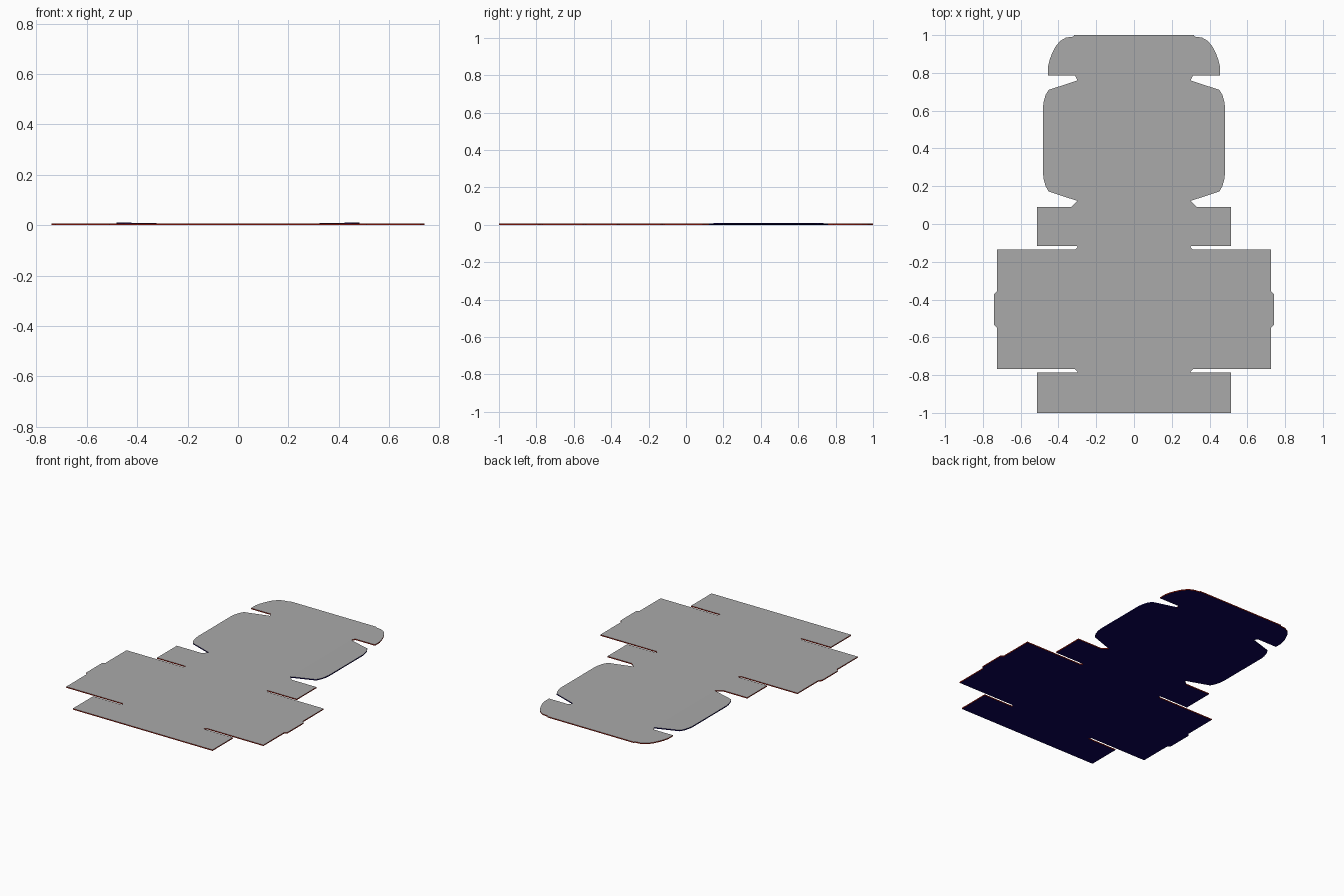
import bpy, bmesh

if "Cube" in bpy.data.objects:
    bpy.data.objects.remove(bpy.data.objects["Cube"])

T = 0.007       # board thickness
HINGE = 0.299   # x of the side flap creases


def material(name, colour):
    m = bpy.data.materials.new(name)
    m.diffuse_color = (*colour, 1)
    m.use_nodes = True
    m.node_tree.nodes["Principled BSDF"].inputs["Base Color"].default_value = m.diffuse_color
    return m


grey = material("plain_board", (0.4, 0.4, 0.4))
navy = material("printed_side", (0.004, 0.001, 0.1))
red = material("cut_edge", (0.45, 0.015, 0.005))


def board(name, outline, edge_slot, tilt=0.0):
    """Sheet of board: grey top, printed underside, coloured cut edges."""
    bm = bmesh.new()

    def ring(z):
        return [bm.verts.new((x, y, z + tilt * max(0, abs(x) - HINGE)))
                for x, y in outline]

    low, high = ring(0), ring(T)
    bm.faces.new(high).material_index = 0
    bm.faces.new(low[::-1]).material_index = 1
    n = len(outline)
    for i in range(n):
        j = (i + 1) % n
        f = bm.faces.new((low[i], low[j], high[j], high[i]))
        f.material_index = edge_slot
    bmesh.ops.recalc_face_normals(bm, faces=bm.faces[:])
    mesh = bpy.data.meshes.new(name)
    bm.to_mesh(mesh)
    bm.free()
    for m in (grey, navy, red):
        mesh.materials.append(m)
    ob = bpy.data.objects.new(name, mesh)
    bpy.context.collection.objects.link(ob)
    return ob


# Right half of the box blank, front edge to back edge
half = [
    # front panel with its end flaps
    (0.513, -1.0), (0.513, -0.786), (0.302, -0.786), (0.299, -0.781), (0.312, -0.768),
    # wide base panel with locking tab
    (0.724, -0.768), (0.724, -0.55), (0.74, -0.535), (0.74, -0.37), (0.724, -0.355),
    (0.724, -0.135), (0.312, -0.135), (0.299, -0.122), (0.302, -0.117),
    # rear panel with end flaps
    (0.513, -0.117), (0.513, 0.091), (0.332, 0.091), (HINGE, 0.122),
    # lid crease and tuck flap with rounded corners
    (HINGE, 0.760), (0.312, 0.786), (0.455, 0.786), (0.455, 0.835), (0.447, 0.868),
    (0.435, 0.90), (0.415, 0.94), (0.39, 0.97), (0.36, 0.987), (0.32, 0.992), (0.317, 1.0),
]
board("box_blank", half + [(-x, y) for x, y in reversed(half)], 2)

# Lid side flaps, lifted very slightly at the crease
flap = [(HINGE, 0.122), (0.452, 0.172), (0.468, 0.20), (0.478, 0.235), (0.482, 0.27),
        (0.482, 0.62), (0.478, 0.648), (0.468, 0.683), (0.452, 0.71), (HINGE, 0.760)]
for side, s in (("right", 1), ("left", -1)):
    board(f"lid_flap_{side}", [(s * x, y) for x, y in flap], 1, tilt=0.02)
